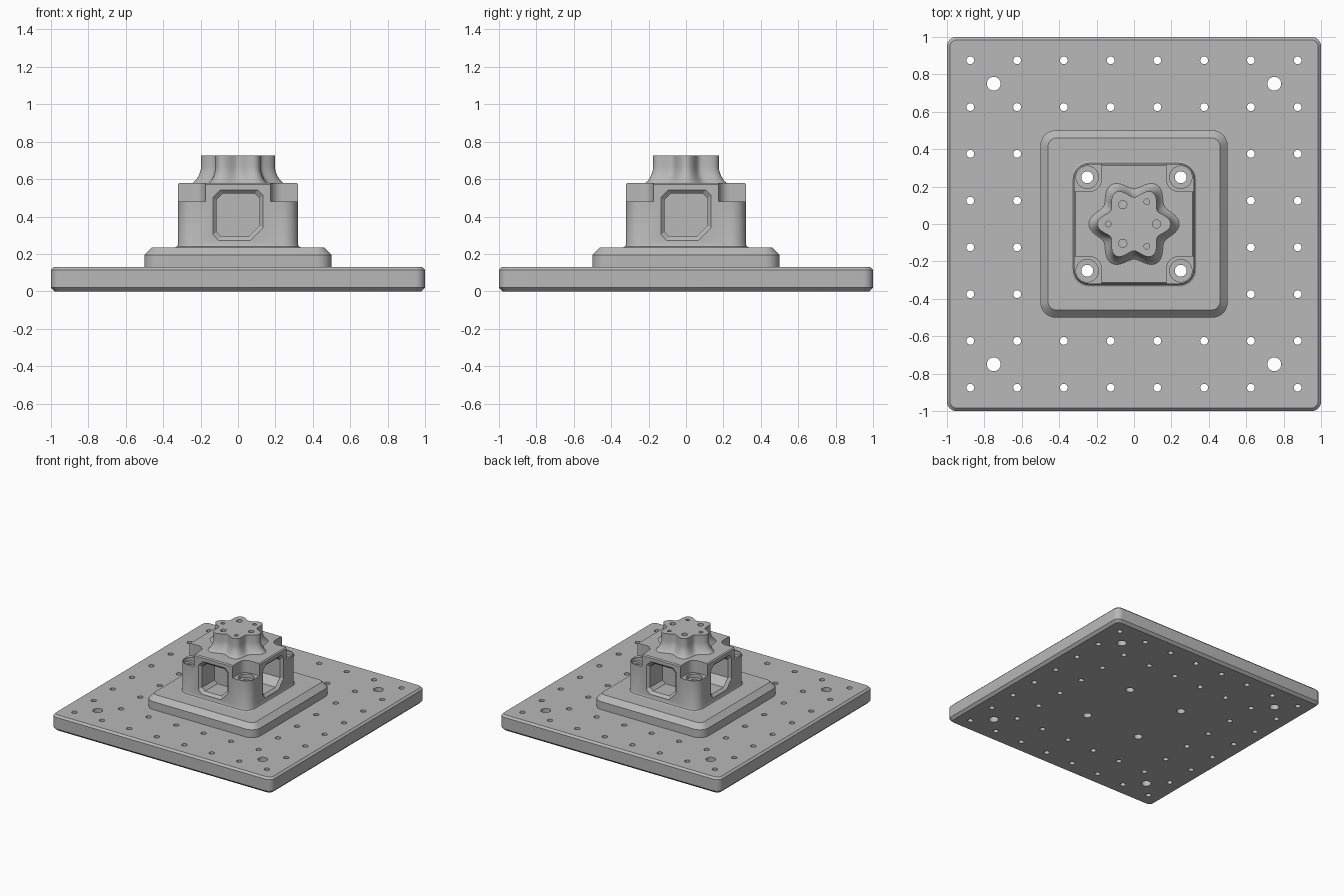
import bpy, bmesh
from math import pi, cos, sin, radians
from mathutils import Matrix, Vector

cube = bpy.data.objects.get("Cube")
if cube:
    bpy.data.objects.remove(cube, do_unlink=True)

metal = bpy.data.materials.new("machined_grey")
metal.use_nodes = True
metal.diffuse_color = (0.48, 0.48, 0.48, 1)
metal.node_tree.nodes["Principled BSDF"].inputs["Base Color"].default_value = (0.48, 0.48, 0.48, 1)


def rounded_square(half, radius, steps=8):
    """Outline of a square with rounded corners."""
    points = []
    for corner in range(4):
        turn = Matrix.Rotation(corner * pi / 2, 2)
        for i in range(steps + 1):
            a = i / steps * pi / 2
            c = half - radius
            points.append(turn @ Vector((c + radius * cos(a), c + radius * sin(a))))
    return points


def flower(radius, wave, steps=120):
    """Six-lobed wavy outline."""
    points = []
    for i in range(steps):
        a = 2 * pi * i / steps
        r = radius + wave * cos(6 * a)
        points.append(Vector((r * cos(a), r * sin(a))))
    return points


def window_outline(h):
    """Square with four cut corners of differing size."""
    tl, tr, br, bl = [k * h for k in (0.3, 0.22, 0.5, 0.22)]
    return [Vector(p) for p in ((h, br - h), (h, h - tr), (h - tr, h), (tl - h, h),
                                (-h, h - tl), (-h, bl - h), (bl - h, -h), (h - br, -h))]


def loft(bm, sections, matrix=Matrix()):
    """Closed solid through matching outlines stacked in z."""
    rings = [[bm.verts.new(matrix @ Vector((p.x, p.y, z))) for p in outline]
             for outline, z in sections]
    n = len(rings[0])
    for low, high in zip(rings, rings[1:]):
        for i in range(n):
            j = (i + 1) % n
            bm.faces.new((low[i], low[j], high[j], high[i]))
    bm.faces.new(rings[0][::-1])
    bm.faces.new(rings[-1])


def drill(bm, x, y, radius, bottom, top, segments=24):
    place = Matrix.Translation((x, y, (bottom + top) / 2))
    bmesh.ops.create_cone(bm, cap_ends=True, segments=segments, radius1=radius,
                          radius2=radius, depth=top - bottom, matrix=place)


def make_object(name, bm):
    bmesh.ops.recalc_face_normals(bm, faces=bm.faces)
    mesh = bpy.data.meshes.new(name)
    bm.to_mesh(mesh)
    bm.free()
    mesh.materials.append(metal)
    obj = bpy.data.objects.new(name, mesh)
    bpy.context.collection.objects.link(obj)
    return obj


def solid(name, sections):
    bm = bmesh.new()
    loft(bm, sections)
    return make_object(name, bm)


def cut(obj, bm):
    """Subtract the cutter shapes from the part and discard the cutter."""
    cutter = make_object("cutter", bm)
    cutter.hide_render = True
    mod = obj.modifiers.new("cut", "BOOLEAN")
    mod.operation, mod.solver, mod.object = "DIFFERENCE", "EXACT", cutter
    bpy.context.view_layer.update()
    result = bpy.data.meshes.new_from_object(obj.evaluated_get(bpy.context.evaluated_depsgraph_get()))
    obj.modifiers.clear()
    obj.data = result
    bpy.data.objects.remove(cutter, do_unlink=True)


def smooth(obj):
    bpy.ops.object.select_all(action="DESELECT")
    obj.select_set(True)
    bpy.context.view_layer.objects.active = obj
    bpy.ops.object.shade_smooth_by_angle(angle=radians(28))


bolts = [(sx * 0.25, sy * 0.25) for sx in (-1, 1) for sy in (-1, 1)]

# Base plate with chamfered rims
plate = solid("base_plate", [(rounded_square(0.98, 0.035), 0), (rounded_square(1, 0.05), 0.02),
                             (rounded_square(1, 0.05), 0.115), (rounded_square(0.985, 0.04), 0.13)])
bm = bmesh.new()
grid = [-0.875 + 0.25 * i for i in range(8)]
for x in grid:
    for y in grid:
        if max(abs(x), abs(y)) > 0.5:
            drill(bm, x, y, 0.021, -0.1, 0.2, 16)
for x, y in bolts:
    drill(bm, 3 * x, 3 * y, 0.037, -0.1, 0.2)
    drill(bm, x, y, 0.032, -0.1, 0.2)
cut(plate, bm)

# Pedestal with a sloped upper edge
pedestal = solid("pedestal", [(rounded_square(0.5, 0.08), 0.13), (rounded_square(0.5, 0.08), 0.195),
                              (rounded_square(0.46, 0.045), 0.235)])
bm = bmesh.new()
for x, y in bolts:
    drill(bm, x, y, 0.032, 0, 0.4)
cut(pedestal, bm)

# Housing block with a small fillet at its foot
housing = solid("housing", [(rounded_square(0.335, 0.095), 0.235), (rounded_square(0.325, 0.085), 0.24),
                            (rounded_square(0.32, 0.08), 0.252), (rounded_square(0.32, 0.08), 0.572),
                            (rounded_square(0.312, 0.072), 0.58)])

# Corner steps for the bolts
bm = bmesh.new()
for x, y in bolts:
    shift = Matrix.Translation((x * 1.3, y * 1.3, 0))
    loft(bm, [(rounded_square(0.15, 0.06), 0.48), (rounded_square(0.15, 0.06), 0.7)], shift)
cut(housing, bm)

# Bolt seats and bolt holes
for radius, bottom in ((0.06, 0.45), (0.032, 0.1)):
    bm = bmesh.new()
    for x, y in bolts:
        drill(bm, x, y, radius, bottom, 0.7, 32)
    cut(housing, bm)

# Windows with a bevelled rim on all four sides
bm = bmesh.new()
for side in range(4):
    place = (Matrix.Rotation(side * pi / 2, 4, "Z") @ Matrix.Translation((0, 0, 0.408))
             @ Matrix.Rotation(pi / 2, 4, "X"))
    loft(bm, [(window_outline(0.115), 0.14), (window_outline(0.115), 0.3),
              (window_outline(0.135), 0.32), (window_outline(0.135), 0.36)], place)
cut(housing, bm)

# Six-lobed hub flaring out at its foot
flare = [(0.045, 0.58), (0.033, 0.59), (0.021, 0.605), (0.01, 0.625), (0.003, 0.645), (0, 0.665), (0, 0.725)]
hub = solid("lobed_hub", [(flower(0.17 + out, 0.027), z) for out, z in flare])
bm = bmesh.new()
for i in range(6):
    a = i * pi / 3
    reach, radius = ((0.12, 0.022), (0.137, 0.015))[i % 2]
    drill(bm, reach * cos(a), reach * sin(a), radius, 0.62, 0.8)
cut(hub, bm)

for part in (plate, pedestal, housing, hub):
    smooth(part)
